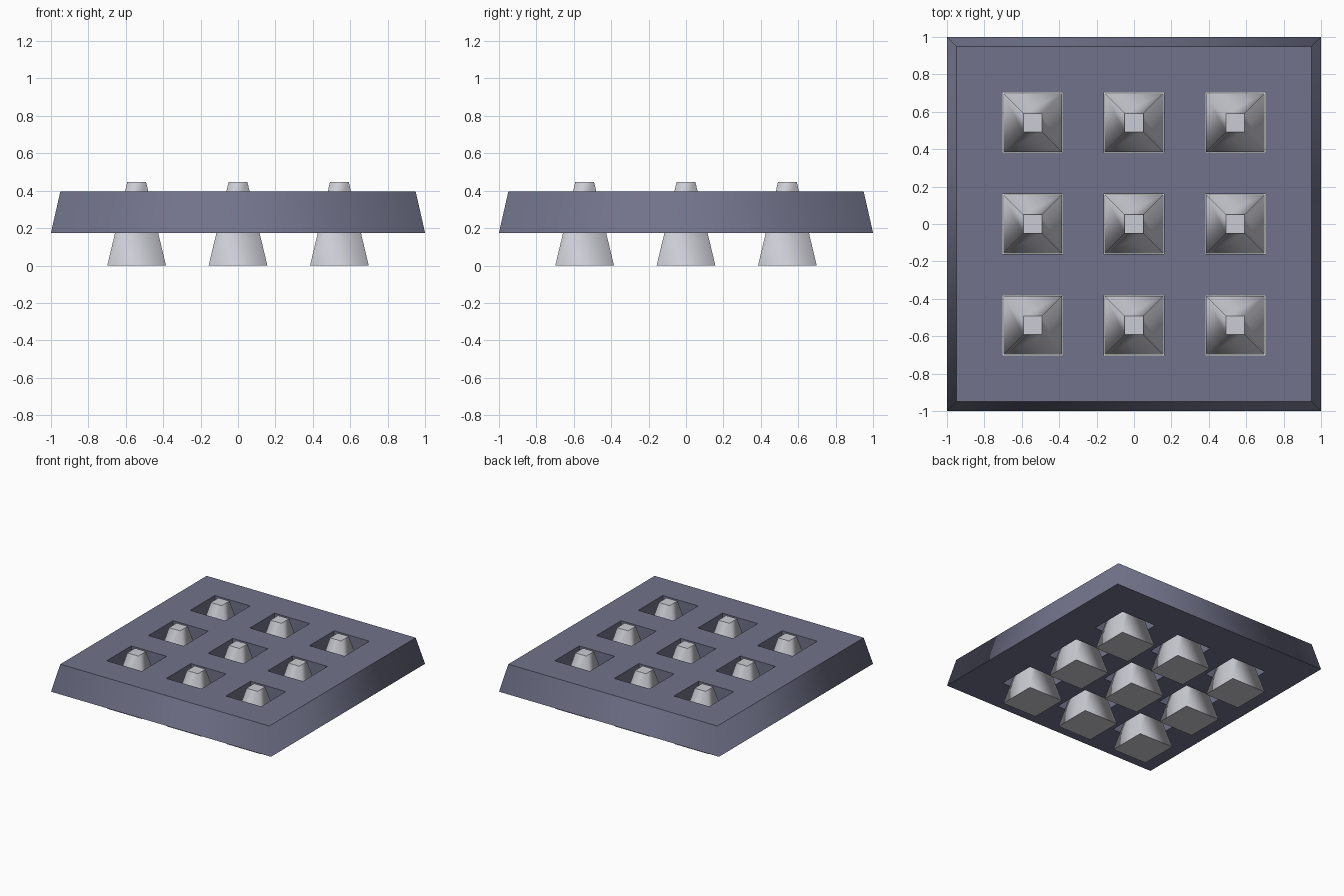
import bpy, bmesh

if "Cube" in bpy.data.objects:
    bpy.data.objects.remove(bpy.data.objects["Cube"])


def material(name, rgb):
    m = bpy.data.materials.new(name)
    m.diffuse_color = (*rgb, 1)
    m.use_nodes = True
    m.node_tree.nodes["Principled BSDF"].inputs["Base Color"].default_value = m.diffuse_color
    return m


slate = material("slate", (0.166, 0.171, 0.255))
silver = material("pale silver", (0.60, 0.60, 0.66))
CORNERS = [(-1, -1), (1, -1), (1, 1), (-1, 1)]
PITCH, HOLE = 0.542, 0.16


def finish(bm, name, mat):
    me = bpy.data.meshes.new(name)
    bm.to_mesh(me)
    bm.free()
    me.materials.append(mat)
    ob = bpy.data.objects.new(name, me)
    bpy.context.collection.objects.link(ob)
    return ob


def ring(bm, half, z, cx=0, cy=0):
    return [bm.verts.new((cx + x * half, cy + y * half, z)) for x, y in CORNERS]


def walls(bm, low, high, smooth):
    for i in range(4):
        j = (i + 1) % 4
        bm.faces.new((low[i], low[j], high[j], high[i])).smooth = smooth


def slab(z, half, up, bm):
    # square sheet with a 3 x 3 grid of square openings
    cuts = [-half] + [c * PITCH + s * HOLE for c in (-1, 0, 1) for s in (-1, 1)] + [half]
    grid = [[bm.verts.new((x, y, z)) for y in cuts] for x in cuts]
    for i in range(7):
        for j in range(7):
            if i % 2 and j % 2:
                continue
            q = [grid[i][j], grid[i + 1][j], grid[i + 1][j + 1], grid[i][j + 1]]
            bm.faces.new(q if up else q[::-1])


Z0, Z1 = 0.175, 0.395
centres = [(x * PITCH, y * PITCH) for x in (-1, 0, 1) for y in (-1, 0, 1)]

# perforated plate: top, underside, sloping rim and hole walls
bm = bmesh.new()
slab(Z1, 0.95, True, bm)
slab(Z0, 1.0, False, bm)
walls(bm, ring(bm, 1.0, Z0), ring(bm, 0.95, Z1), True)
for cx, cy in centres:
    walls(bm, ring(bm, HOLE, Z1, cx, cy), ring(bm, HOLE, Z0, cx, cy), False)
finish(bm, "perforated_plate", slate)

# tapered studs standing in the openings, with smooth sides and flat caps
for n, (cx, cy) in enumerate(centres):
    bm = bmesh.new()
    walls(bm, ring(bm, 0.157, 0, cx, cy), ring(bm, 0.05, 0.447, cx, cy), True)
    bm.faces.new(ring(bm, 0.05, 0.447, cx, cy))
    bm.faces.new(ring(bm, 0.157, 0, cx, cy)[::-1])
    finish(bm, f"stud_{n + 1}", silver)
